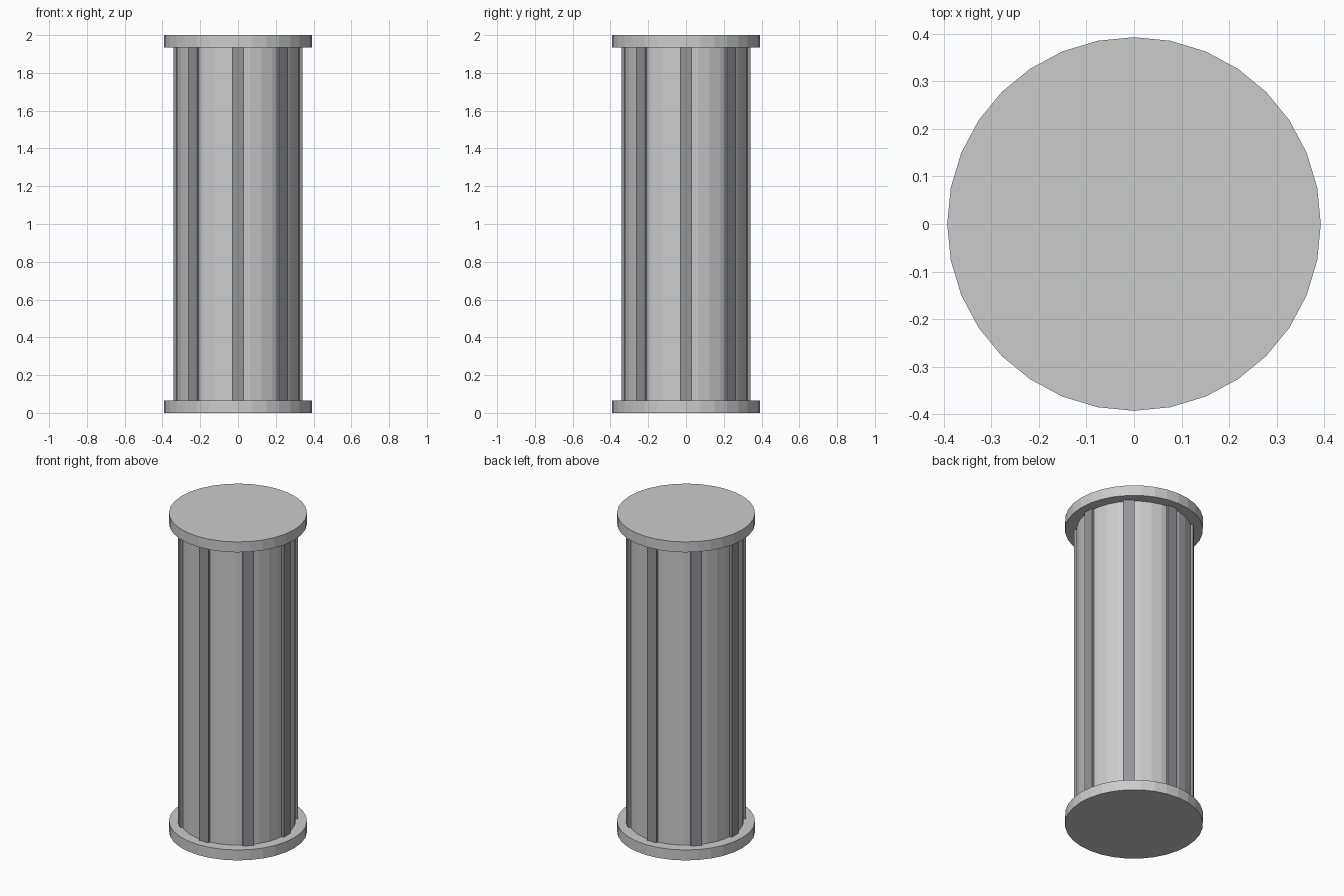
import bpy
from math import cos, sin, pi

if "Cube" in bpy.data.objects:
    bpy.data.objects.remove(bpy.data.objects["Cube"])

HEIGHT = 2.0
CAP_R, CAP_H = 0.393, 0.0655
BODY_R = 0.328
RIB_OUT, RIB_W, RIB_D = 0.341, 0.065, 0.04
BODY_H = HEIGHT - 2 * CAP_H


def cylinder(name, radius, z0, height):
    bpy.ops.mesh.primitive_cylinder_add(vertices=32, radius=radius, depth=height,
                                        location=(0, 0, z0 + height / 2))
    bpy.context.object.name = name


# Round end caps and column body
cylinder("bottom_cap", CAP_R, 0, CAP_H)
cylinder("top_cap", CAP_R, HEIGHT - CAP_H, CAP_H)
cylinder("column_body", BODY_R, CAP_H, BODY_H)

# Eight darker vertical ribs
dark = bpy.data.materials.new("dark_grey")
dark.diffuse_color = (0.3, 0.3, 0.31, 1)
dark.use_nodes = True
dark.node_tree.nodes["Principled BSDF"].inputs["Base Color"].default_value = dark.diffuse_color
r = RIB_OUT - RIB_D / 2
for i in range(8):
    a = i * pi / 4
    bpy.ops.mesh.primitive_cube_add(size=1, location=(r * cos(a), r * sin(a), HEIGHT / 2),
                                    rotation=(0, 0, a))
    rib = bpy.context.object
    rib.name = f"rib_{i + 1}"
    rib.scale = (RIB_D, RIB_W, BODY_H)
    rib.data.materials.append(dark)
